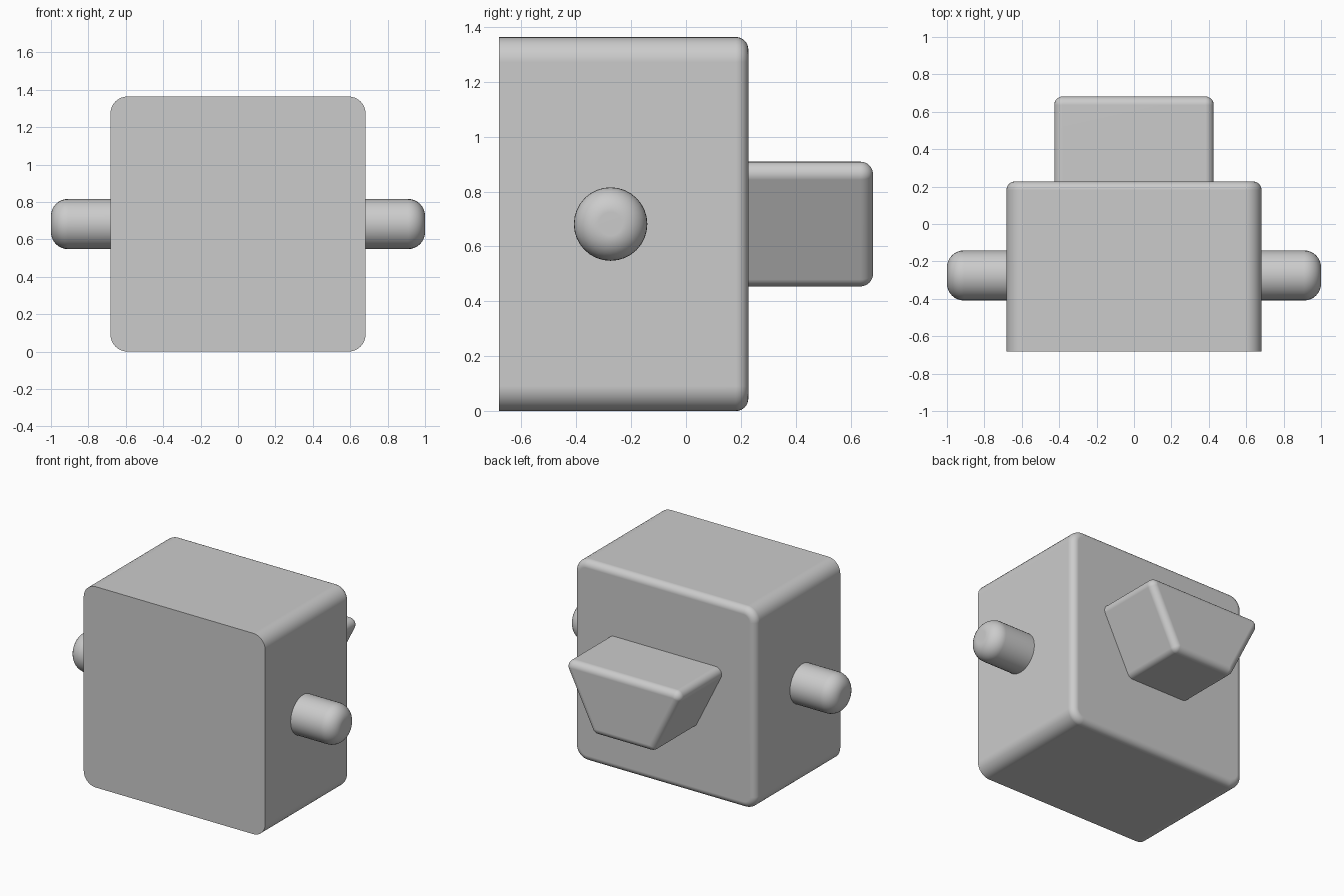
import bpy, bmesh
from math import sin, cos, radians, pi, atan2, degrees
from mathutils import Matrix, Vector

cube = bpy.data.objects.get("Cube")
if cube:
    bpy.data.objects.remove(cube, do_unlink=True)

U = 2 / 4.4            # base module
MID = 1.5 * U          # half the body height
STEPS = 8              # segments per rounded edge

grey = bpy.data.materials.new("plain grey")
grey.use_nodes = True
colour = (0.6, 0.6, 0.6, 1)
grey.diffuse_color = colour
grey.node_tree.nodes["Principled BSDF"].inputs["Base Color"].default_value = colour


def rounded_solid(name, corners, radius, rim, depth, matrix):
    """Loft a filleted outline along +y; corners are (x, z, start, end degrees).
    The far end gets a rounded rim, the near end stays sharp."""
    outline = []
    for x, z, start, end in corners:
        n = max(2, round((end - start) / 90 * STEPS))
        for i in range(n + 1):
            a = radians(start + (end - start) * i / n)
            outline.append((Vector((x, 0, z)), Vector((cos(a), 0, sin(a)))))
    rings = [(radius, 0)]
    for i in range(STEPS + 1):
        t = pi / 2 * i / STEPS
        rings.append((radius - rim * (1 - cos(t)), depth - rim + rim * sin(t)))

    bm = bmesh.new()
    loops = [[bm.verts.new(c + d * r + Vector((0, y, 0))) for c, d in outline]
             for r, y in rings]
    for a, b in zip(loops, loops[1:]):
        for i in range(len(a)):
            j = (i + 1) % len(a)
            bm.faces.new((a[i], a[j], b[j], b[i]))
    bm.faces.new(loops[0])
    bm.faces.new(loops[-1])
    bmesh.ops.remove_doubles(bm, verts=bm.verts, dist=1e-5)
    bmesh.ops.recalc_face_normals(bm, faces=bm.faces)
    bm.transform(matrix)

    mesh = bpy.data.meshes.new(name)
    bm.to_mesh(mesh)
    bm.free()
    mesh.materials.append(grey)
    obj = bpy.data.objects.new(name, mesh)
    bpy.context.collection.objects.link(obj)
    bpy.ops.object.select_all(action='DESELECT')
    obj.select_set(True)
    bpy.context.view_layer.objects.active = obj
    bpy.ops.object.shade_smooth_by_angle(angle=radians(35))
    normals = obj.modifiers.new("flat_sides", 'WEIGHTED_NORMAL')
    normals.keep_sharp = True
    return obj


# Main body: square block with rounded sides and a sharp front
r = 0.2 * U
h = MID - r
body = [(h, h, 0, 90), (-h, h, 90, 180), (-h, -h, 180, 270), (h, -h, 270, 360)]
rounded_solid("body", body, r, 0.1 * U, 2 * U, Matrix.Translation((0, -MID, MID)))

# Back block: trapezoid, wide at the top and narrow at the bottom
r = 0.1 * U
slope = degrees(atan2(1, 2))
half = radians(90 - slope) / 2
k = sin(half) / cos(half)
top_x, low_x, z = U - r / k, U / 2 - r * k, U / 2 - r
block = [(top_x, z, -slope, 90), (-top_x, z, 90, 180 + slope),
         (-low_x, -z, 180 + slope, 270), (low_x, -z, 270, 360 - slope)]
rounded_solid("back_block", block, r, r, U, Matrix.Translation((0, U / 2, MID)))

# Side pins: cylinders with rounded ends
for name, side in (("left_pin", 1), ("right_pin", -1)):
    place = (Matrix.Translation((side * (MID - 0.005), -0.275, MID))
             @ Matrix.Rotation(-side * pi / 2, 4, 'Z'))
    quarters = [(0, 0, q, q + 90) for q in range(0, 360, 90)]
    rounded_solid(name, quarters, 0.134, 0.2 * U, 1 - MID + 0.005, place)
